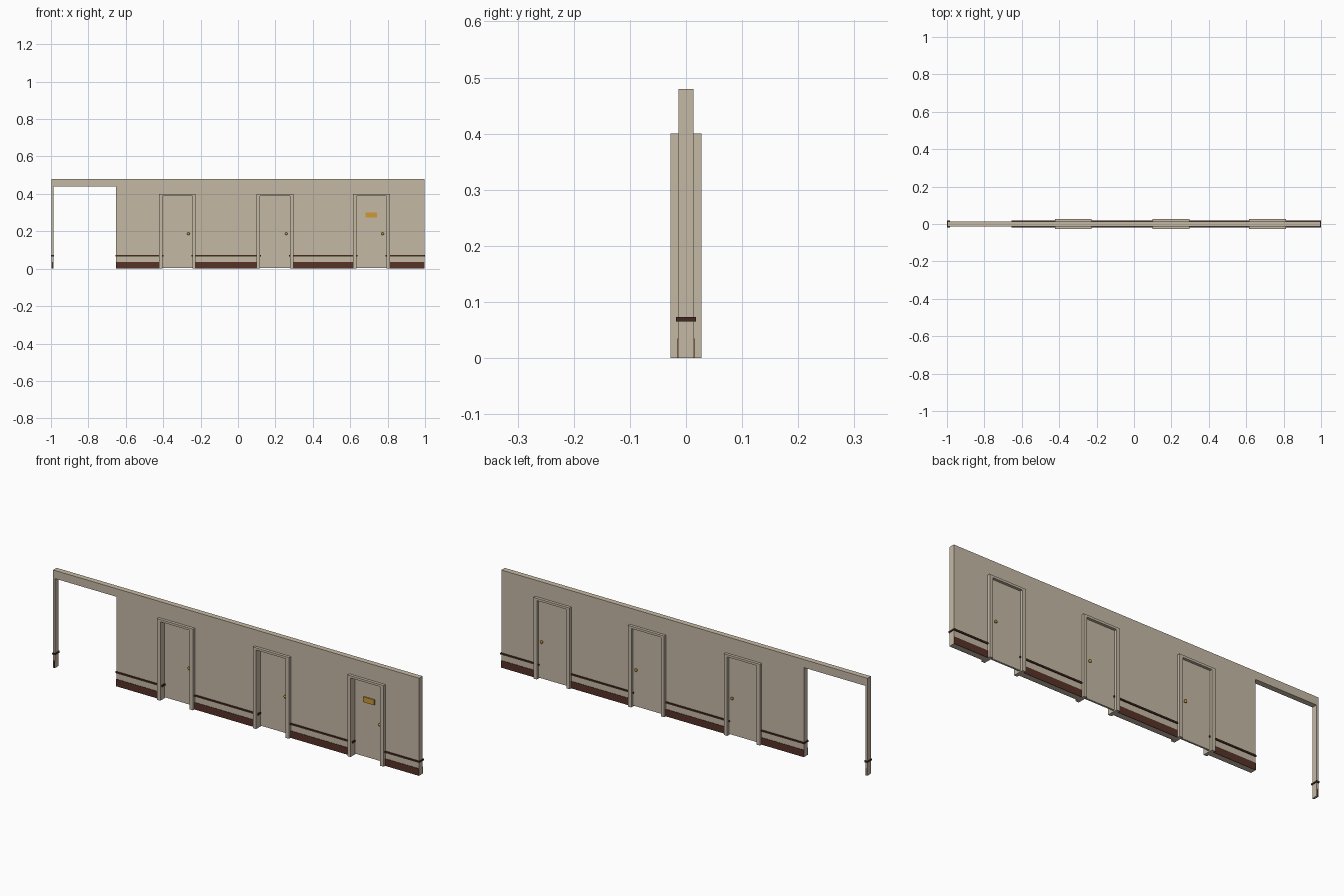
import bpy, bmesh

if "Cube" in bpy.data.objects:
    bpy.data.objects.remove(bpy.data.objects["Cube"])

def mat(name, rgb):
    m = bpy.data.materials.new(name)
    m.diffuse_color = (*rgb, 1)
    m.use_nodes = True
    m.node_tree.nodes["Principled BSDF"].inputs["Base Color"].default_value = m.diffuse_color
    return m

BEIGE = mat("beige_paint", (0.56, 0.485, 0.375))
BROWN = mat("baseboard_brown", (0.095, 0.032, 0.020))
DARK = mat("rail_dark_brown", (0.060, 0.022, 0.015))
GOLD = mat("brass", (0.60, 0.32, 0.035))

def finish(bm, name, material):
    bmesh.ops.recalc_face_normals(bm, faces=bm.faces)
    me = bpy.data.meshes.new(name)
    bm.to_mesh(me)
    bm.free()
    me.materials.append(material)
    ob = bpy.data.objects.new(name, me)
    bpy.context.collection.objects.link(ob)
    return ob

def box(name, x, y, z, material):
    bm = bmesh.new()
    bmesh.ops.create_cube(bm, size=1)
    for v in bm.verts:
        for i, (a, b) in enumerate((x, y, z)):
            v.co[i] = a if v.co[i] < 0 else b
    return finish(bm, name, material)

def slab(name, outline, half, material):
    """Front outline (x, z) extruded through the thickness."""
    bm = bmesh.new()
    f = bm.faces.new([bm.verts.new((x, -half, z)) for x, z in outline])
    r = bmesh.ops.extrude_face_region(bm, geom=[f])
    for v in r["geom"]:
        if isinstance(v, bmesh.types.BMVert):
            v.co.y = half
    return finish(bm, name, material)

WALL, FRAME = 0.0135, 0.0275
X0, X1, TOP = -0.998, 0.997, 0.48
JAMB = 0.018
doors = [(-0.422, -0.226), (0.100, 0.297), (0.615, 0.812)]
open_l, open_r, open_top = -0.987, -0.653, 0.44

# Wall with passage and door openings
outline = [(X0, 0), (X0, TOP), (X1, TOP), (X1, 0)]
for a, b in reversed(doors):
    a, b = a + JAMB / 2, b - JAMB / 2
    outline += [(b, 0), (b, 0.394), (a, 0.394), (a, 0)]
outline += [(open_r, 0), (open_r, open_top), (open_l, open_top), (open_l, 0)]
slab("wall", outline, WALL, BEIGE)

# Doors with frames, knobs
for n, (a, b) in enumerate(doors, 1):
    i, j = a + JAMB, b - JAMB
    slab(f"door_frame_{n}", [(a, 0), (a, 0.40), (b, 0.40), (b, 0),
                             (j, 0), (j, 0.389), (i, 0.389), (i, 0)], FRAME, BEIGE)
    box(f"door_{n}", (i - 0.002, j + 0.002), (0.005, 0.014), (0.005, 0.391), BEIGE)
    k = j - 0.021
    for side, y0, y1 in (("front", 0.006, -0.007), ("back", 0.013, 0.026)):
        d = 1 if y1 > y0 else -1
        box(f"knob_stem_{side}_{n}", (k - 0.003, k + 0.003),
            sorted((y0, y0 + d * 0.007)), (0.184, 0.190), GOLD)
        bm = bmesh.new()
        bmesh.ops.create_uvsphere(bm, u_segments=10, v_segments=6, radius=0.0075)
        for v in bm.verts:
            v.co.y *= 0.7
            v.co += type(v.co)((k, y1 - d * 0.005, 0.187))
        finish(bm, f"knob_{side}_{n}", GOLD)

# Name plate on the last door
box("door_plate", (0.683, 0.742), (-0.001, 0.006), (0.274, 0.300), GOLD)

# Baseboards on both faces, chair rails through the wall
edges = [open_r] + [x for d in doors for x in d] + [X1]
spans = [(X0, open_l)] + list(zip(edges[::2], edges[1::2]))
for n, (a, b) in enumerate(spans):
    for s, y in (("front", (-0.0155, -WALL)), ("back", (WALL, 0.0155))):
        l = a + 0.004 if n == 0 else a
        r = b - 0.002 if n == 0 else b
        box(f"baseboard_{s}_{n}", (l, r), y, (0, 0.035), BROWN)
    # rail ends poke slightly past the jambs and wall ends
    l = -1.0 if n == 0 else a - (0.003 if n == 1 else JAMB + 0.005)
    r = 1.0 if n == len(spans) - 1 else b + (0.003 if n == 0 else JAMB + 0.005)
    box(f"chair_rail_{n}", (l, r), (-0.018, 0.018), (0.065, 0.073), DARK)
